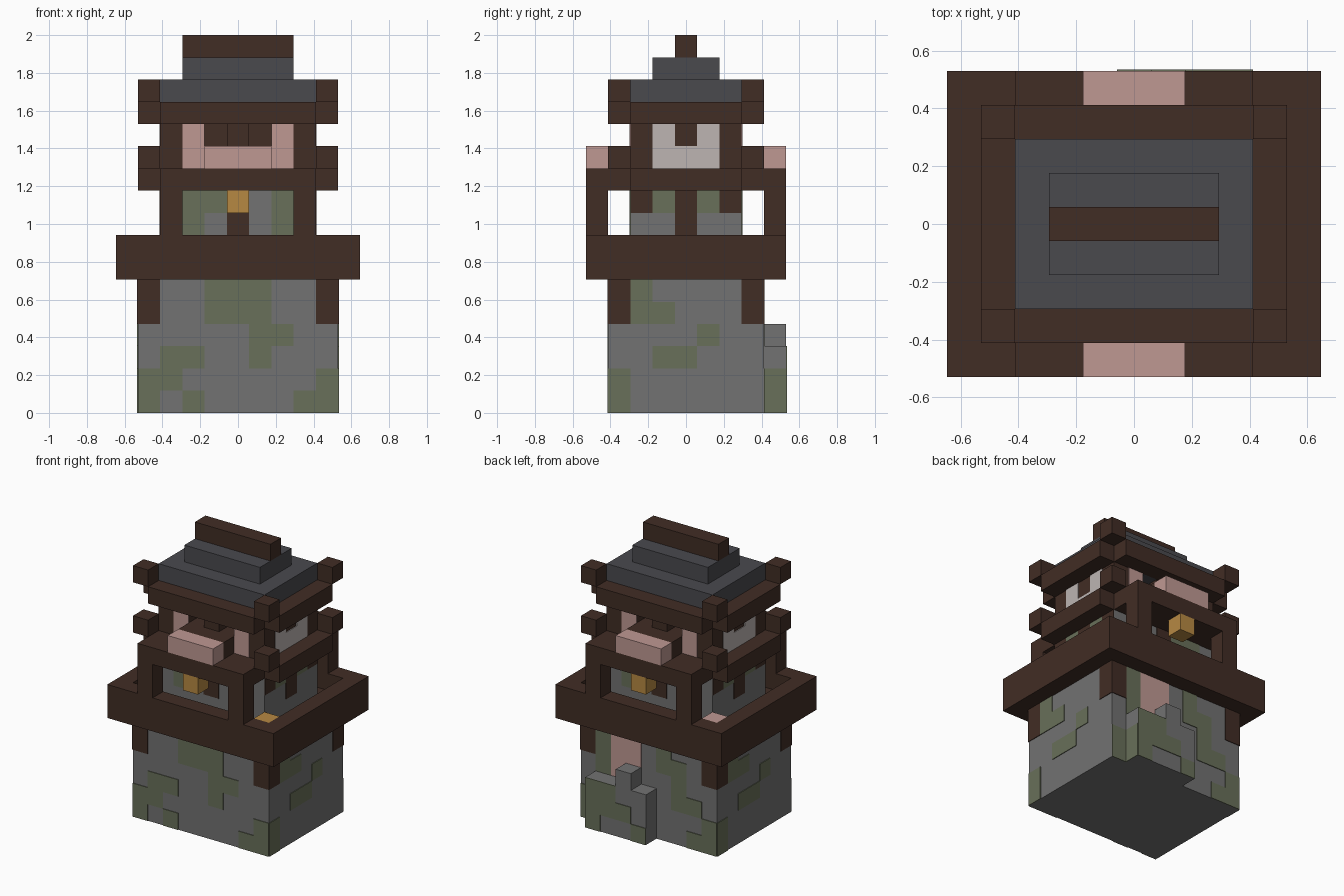
import bpy, bmesh

cube = bpy.data.objects.get("Cube")
if cube:
    bpy.data.objects.remove(cube)

U = 2 / 17      # one block
PLATE = 0.04    # paint plate thickness in blocks


def material(name, r, g, b):
    m = bpy.data.materials.new(name)
    m.use_nodes = True
    m.diffuse_color = (r, g, b, 1)
    m.node_tree.nodes["Principled BSDF"].inputs["Base Color"].default_value = (r, g, b, 1)
    return m


WOOD = material("dark wood", .053, .026, .018)
STONE = material("stone", .168, .168, .168)
MOSS = material("moss", .14, .16, .1)
SLATE = material("slate", .067, .067, .076)
PINK = material("pink", .52, .315, .29)
WHITE = material("pale plaster", .51, .46, .45)
GOLD = material("gold", .47, .25, .055)


def boxes(name, mat, *ranges):
    """One object from boxes given in blocks as x0, x1, y0, y1, z0, z1."""
    bm = bmesh.new()
    for x0, x1, y0, y1, z0, z1 in ranges:
        made = bmesh.ops.create_cube(bm, size=1)
        for v in made["verts"]:
            v.co.x = U * (x1 if v.co.x > 0 else x0)
            v.co.y = U * (y1 if v.co.y > 0 else y0)
            v.co.z = U * (z1 if v.co.z > 0 else z0)
    mesh = bpy.data.meshes.new(name)
    bm.to_mesh(mesh)
    bm.free()
    mesh.materials.append(mat)
    ob = bpy.data.objects.new(name, mesh)
    bpy.context.collection.objects.link(ob)
    return ob


def centred(name, mat, hx, hy, z0, z1):
    return boxes(name, mat, (-hx, hx, -hy, hy, z0, z1))


def turned(b):
    """The box turned half way round the tower."""
    x0, x1, y0, y1, z0, z1 = b
    return (-x1, -x0, -y1, -y0, z0, z1)


def pair(name, mat, *ranges):
    return boxes(name, mat, *ranges, *[turned(b) for b in ranges])


def corners(x0, x1, y0, y1, z0, z1):
    """Four copies of a box, mirrored in x and y."""
    return [(*sorted((sx * x0, sx * x1)), *sorted((sy * y0, sy * y1)), z0, z1)
            for sx in (-1, 1) for sy in (-1, 1)]


def plate(axis, side, at, a0, a1, z0, z1):
    """Thin plate on a wall at a distance along an axis."""
    d = sorted((side * at, side * (at + PLATE)))
    return (*d, a0, a1, z0, z1) if axis == "x" else (a0, a1, *d, z0, z1)


def painted(name, mat, axis, side, at, start, top, rows):
    """Plates for every run of # in rows that go from the top down."""
    found = []
    for r, row in enumerate(rows):
        c = 0
        while c < len(row):
            n = len(row[c:]) - len(row[c:].lstrip("#"))
            if n:
                found.append(plate(axis, side, at, start + c, start + c + n,
                                   top - r - 1, top - r))
            c += max(n, 1)
    return boxes(name, mat, *found)


# Stone base with mossy patches and wooden corners
centred("stone_base", STONE, 4.5, 3.5, 0, 6)
boxes("base_corner_posts", WOOD, *corners(3.5, 4.5 + PLATE, 2.5, 3.5 + PLATE, 4, 6))
painted("front_moss", MOSS, "y", -1, 3.5, -4.5, 6,
        ["...###...", "...###...", ".....##..", ".##..#...", "##......#", "#.#....##"])
side_moss = [".#.....", ".##....", "....#..", "..##...", "#......", "#......"]
painted("right_moss", MOSS, "x", 1, 4.5, -3.5, 6, side_moss)
painted("left_moss", MOSS, "x", -1, 4.5, -3.5, 6, [r[::-1] for r in side_moss])
painted("back_moss", MOSS, "y", 1, 3.5, -4.5, 6,
        ["...#...#.", "..##...#.", "..#....#.", ".##......", "#.......#", "##......#"])

# Back door and broken steps
boxes("back_door", PINK, plate("y", 1, 3.5, .5, 2.5, 3, 6))
boxes("back_steps", STONE, (-.5, 3.5, 3.5, 4.5, 0, 3), (.5, 1.5, 3.5, 4.5, 3, 4))
painted("step_moss", MOSS, "y", 1, 4.5, -.5, 3, ["..##", ".###", "#..#"])
boxes("step_side_moss", MOSS, plate("x", 1, 3.5, 3.5, 4.5, 0, 2))

# Walkway with parapet
centred("walkway_floor", WOOD, 5.5, 4.5, 6, 7)
pair("parapet", WOOD, (-5.5, 5.5, -4.5, -3.5, 7, 8), (4.5, 5.5, -3.5, 3.5, 7, 8))
boxes("gold_corner_block", GOLD, (3.5, 4.5, -3.5, -2.5, 7, 8))
boxes("pink_corner_block", PINK, (-4.5, -3.5, 2.5, 3.5, 7, 8))

# Lower room
centred("lower_room", STONE, 3.5, 2.5, 7, 10)
for side, label in ((-1, "front"), (1, "back")):
    rows = ["##..#", "#...#"]
    painted(label + "_room_moss", MOSS, "y", side, 2.5, -2.5, 10, rows)
    boxes(label + "_room_door", WOOD, plate("y", side, 2.5, -.5, .5, 8, 10))
for side, label in ((1, "right"), (-1, "left")):
    painted(label + "_room_moss", MOSS, "x", side, 3.5, -2.5, 10, [".#.#."])
    painted(label + "_room_timber", WOOD, "x", side, 3.5, -2.5, 10, ["#.#.#", "..#.."])

# Balconies on posts with hanging lanterns
boxes("balcony_posts", WOOD, *corners(2.5, 3.5, 3.5, 4.5, 8, 10))
centred("balcony_slab", WOOD, 3.5, 4.5, 10, 11)
pair("side_beams", WOOD, (3.5, 4.5, -2.5, 2.5, 10, 11))
boxes("lower_corner_blocks", WOOD, *corners(3.5, 4.5, 2.5, 3.5, 11, 12))
pair("lanterns", GOLD, (-.5, .5, -4.5, -3.5, 9, 10))
pair("balcony_boxes", PINK, (-1.5, 1.5, -4.5, -3.5, 11, 12))

# Upper room with window recesses
centred("upper_room", WOOD, 3.5, 1.5, 11, 13)
boxes("upper_room_corners", WOOD, *corners(1.5, 3.5, 1.5, 2.5, 11, 13))
pair("window_posts", WOOD, (-.5, .5, -2.5, -1.5, 12, 13))
pair("window_sills", WOOD, (-1.5, 1.5, -3.5, -1.5, 11, 12))
pair("pink_panels", PINK, plate("y", -1, 2.5, -2.5, -1.5, 11, 13),
     plate("y", -1, 2.5, 1.5, 2.5, 11, 13))
for side, label in ((1, "right"), (-1, "left")):
    painted(label + "_plaster", WHITE, "x", side, 3.5, -1.5, 13, ["#.#", "###"])

# Eaves and stepped roof
pair("eaves", WOOD, (-3.5, 3.5, -3.5, -2.5, 13, 14), (3.5, 4.5, -2.5, 2.5, 13, 14))
boxes("upper_corner_blocks", WOOD, *corners(3.5, 4.5, 2.5, 3.5, 14, 15))
centred("roof_lower", SLATE, 3.5, 2.5, 13, 15)
centred("roof_upper", SLATE, 2.5, 1.5, 15, 16)
centred("roof_ridge", WOOD, 2.5, .5, 16, 17)
